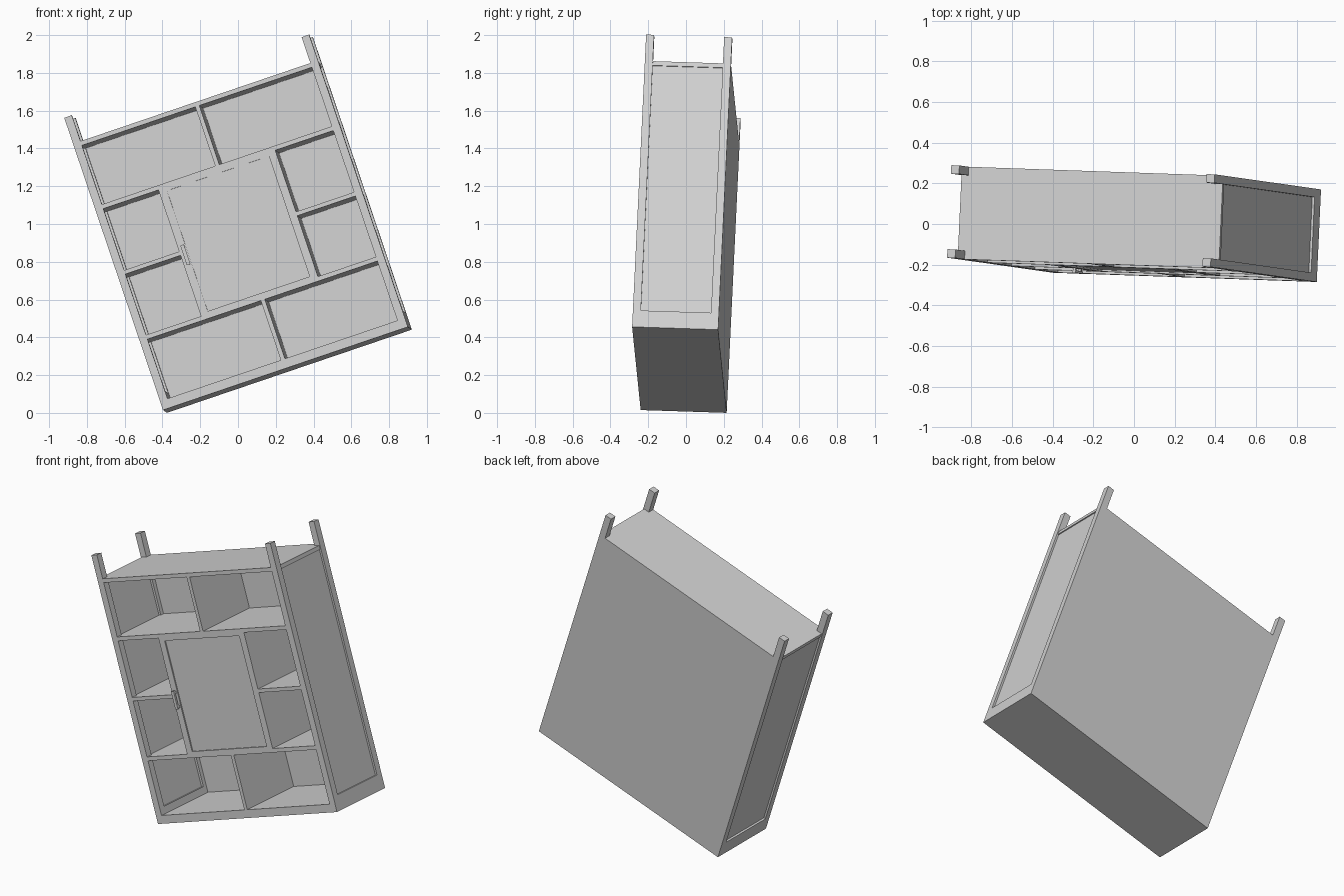
import bpy
from mathutils import Matrix, Vector

if "Cube" in bpy.data.objects:
    bpy.data.objects.remove(bpy.data.objects["Cube"], do_unlink=True)

# Single flat colour
grey = bpy.data.materials.new("light_grey")
grey.use_nodes = True
colour = (0.64, 0.64, 0.64, 1)
grey.diffuse_color = colour
grey.node_tree.nodes["Principled BSDF"].inputs["Base Color"].default_value = colour

# Leaning frame of the cabinet: width, depth and height directions
side = Vector((0.945, -0.033, 0.321)).normalized()
deep = Vector((0.044, 0.998, -0.033))
deep = (deep - side * deep.dot(side)).normalized()
up = side.cross(deep)
lean = Matrix((side, deep, up)).transposed().to_4x4()
lean.translation = (-0.397, -0.24, 0.015)

W, D, H = 1.37, 0.456, 1.635   # overall size
POST = 0.042
TOP = 1.49                     # top of the carcass
BASE = 0.05
BOARD = 0.024


def box(name, x, y, z):
    """Box given by its (low, high) range along width, depth and height."""
    ranges = (x, y, z)
    bpy.ops.mesh.primitive_cube_add(size=1)
    ob = bpy.context.object
    ob.name = name
    centre = Matrix.Translation([(lo + hi) / 2 for lo, hi in ranges])
    size = Matrix.Diagonal([hi - lo for lo, hi in ranges] + [1])
    ob.data.transform(centre @ size)
    ob.matrix_world = lean
    ob.data.materials.append(grey)
    return ob


def mirrored(lo, hi, flip):
    return (W - hi, W - lo) if flip else (lo, hi)


# Base, top and back
box("base", (0, W), (0, D), (0, BASE))
box("top_board", (0.006, W - 0.006), (0, D), (TOP - BOARD, TOP))
box("back_panel", (POST, W - POST), (D - 0.016, D), (BASE, TOP))

# Corner posts, side panels and side rails
for flip, label in ((False, "right"), (True, "left")):
    for y, end in ((0, "front"), (D - POST, "back")):
        box(f"{end}_{label}_post", mirrored(0, POST, flip), (y, y + POST), (BASE, H))
    inner = (POST, D - POST)
    box(f"{label}_side_panel", mirrored(0.012, 0.028, flip), inner, (BASE, TOP - BOARD))
    box(f"{label}_side_rail", mirrored(0, POST, flip), inner, (BASE, 0.093))

# Long shelves
inside = (0.028, W - 0.028)
depth = (0, D - 0.016)
LOW, HIGH = 0.382, 1.112
for name, z in (("lower_shelf", LOW), ("upper_shelf", HIGH)):
    box(name, inside, depth, (z, z + BOARD))

# Middle dividers of the top and bottom rows
for name, z in (("top_divider", (HIGH + BOARD, TOP - BOARD)), ("bottom_divider", (BASE, LOW))):
    box(name, (0.676, 0.699), depth, z)

# Cupboard walls and short shelves
CUP_L, CUP_R = 0.35, 1.004
STILE = 0.042
middle = (LOW + BOARD, HIGH)
box("cupboard_right_wall", (CUP_L, CUP_L + STILE), depth, middle)
box("cupboard_left_wall", (CUP_R - STILE, CUP_R), depth, middle)
box("right_short_shelf", (inside[0], CUP_L), depth, (0.746, 0.768))
box("left_short_shelf", (CUP_R, inside[1]), depth, (0.746, 0.768))

# Cupboard door, set back within its frame
opening = (CUP_L + STILE, CUP_R - STILE)
box("door_top_rail", opening, (0, 0.03), (HIGH - 0.018, HIGH))
box("door_bottom_rail", opening, (0, 0.03), (LOW + BOARD, LOW + BOARD + 0.014))
box("door", opening, (0.008, 0.028), (LOW + BOARD, HIGH))

# Handle: a bar on two short stand-offs
box("handle_bar", (0.366, 0.386), (-0.024, -0.012), (0.685, 0.795))
for z in (0.69, 0.775):
    box("handle_mount", (0.369, 0.383), (-0.013, 0.002), (z, z + 0.015))
